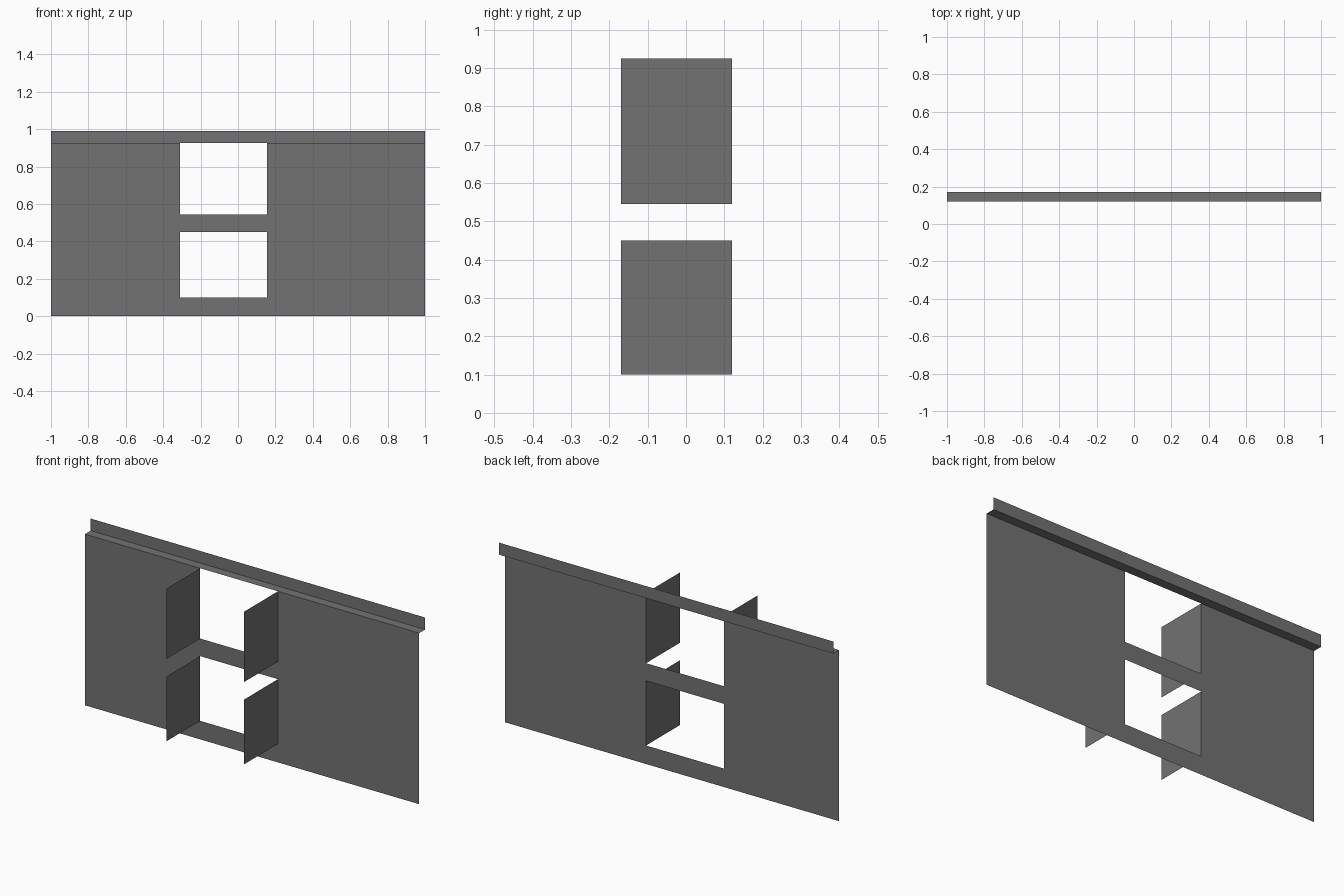
import bpy
import bmesh

if "Cube" in bpy.data.objects:
    bpy.data.objects.remove(bpy.data.objects["Cube"], do_unlink=True)

grey = bpy.data.materials.new("mid_grey")
grey.use_nodes = True
GREY = (0.17, 0.17, 0.17, 1.0)
grey.diffuse_color = GREY
grey.node_tree.nodes["Principled BSDF"].inputs["Base Color"].default_value = GREY

WALL_Y, BACK_Y, FRONT_Y = 0.12, 0.17, -0.17
WALL_TOP, LIP_TOP = 0.925, 0.99
OPEN_X = (-0.31, 0.155)                                   # jambs of both openings
OPENINGS = {"lower": (0.10, 0.45), "upper": (0.545, WALL_TOP)}


def finish(name, bm):
    """Turn a bmesh into a named, coloured object."""
    mesh = bpy.data.meshes.new(name)
    bm.to_mesh(mesh)
    bm.free()
    mesh.materials.append(grey)
    obj = bpy.data.objects.new(name, mesh)
    bpy.context.collection.objects.link(obj)
    return obj


# Wall sheet: a grid of cells with the window cells left out
bm = bmesh.new()
xs = [-1.0, *OPEN_X, 1.0]
zs = [0.0, 0.10, 0.45, 0.545, WALL_TOP]
grid = [[bm.verts.new((x, WALL_Y, z)) for x in xs] for z in zs]
for row in range(len(zs) - 1):
    for col in range(len(xs) - 1):
        if col == 1 and (zs[row], zs[row + 1]) in OPENINGS.values():
            continue
        bm.faces.new((grid[row][col], grid[row][col + 1],
                      grid[row + 1][col + 1], grid[row + 1][col]))
finish("wall_panel", bm)

# Top ledge with upturned lip: an L profile swept along the wall
bm = bmesh.new()
profile = [(WALL_Y, WALL_TOP), (BACK_Y, WALL_TOP), (BACK_Y, LIP_TOP)]
ends = [[bm.verts.new((x, y, z)) for y, z in profile] for x in (-1.0, 1.0)]
for i in range(len(profile) - 1):
    bm.faces.new((ends[0][i], ends[1][i], ends[1][i + 1], ends[0][i + 1]))
finish("top_ledge", bm)

# Open shutters standing forward from each side of the openings
for level, (z0, z1) in OPENINGS.items():
    for side, x in zip(("right", "left"), OPEN_X):
        bm = bmesh.new()
        corners = [(FRONT_Y, z0), (WALL_Y, z0), (WALL_Y, z1), (FRONT_Y, z1)]
        bm.faces.new([bm.verts.new((x, y, z)) for y, z in corners])
        finish(f"{level}_{side}_shutter", bm)
